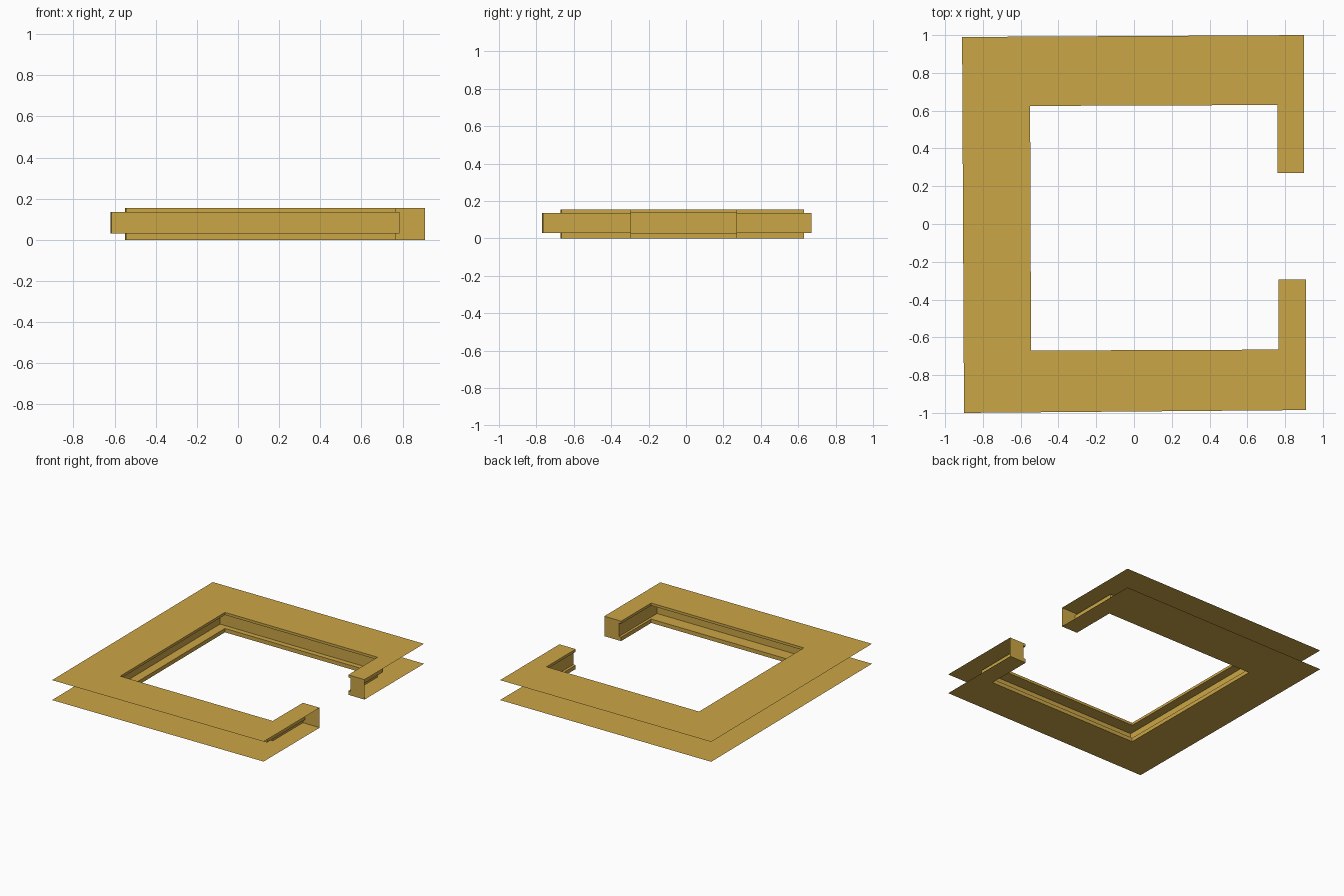
import bpy

cube = bpy.data.objects.get("Cube")
if cube:
    bpy.data.objects.remove(cube, do_unlink=True)

gold = bpy.data.materials.new("ochre_gold")
gold.use_nodes = True
COLOR = (0.6, 0.38, 0.063, 1)
gold.diffuse_color = COLOR
gold.node_tree.nodes["Principled BSDF"].inputs["Base Color"].default_value = COLOR

# Plan outlines, counter-clockwise from the back arm's end to the front arm's end
outer = [(.9, .27), (.9, 1), (-.91, .99), (-.9, -1), (.91, -.985), (.91, -.295)]
rim = [(.76, .27), (.76, .63), (-.55, .625), (-.545, -.67), (.765, -.665), (.765, -.295)]
groove = [(.78, .27), (.78, .67), (-.62, .665), (-.615, -.77), (.785, -.765), (.785, -.295)]

TOP, HIGH, LOW = 0.155, 0.135, 0.03


def at(path, z):
    return [(x, y, z) for x, y in path]


# Cross-section swept along the frame, from the upper plate to the lower plate
section = [at(outer, TOP), at(rim, TOP), at(rim, HIGH), at(groove, HIGH),
           at(groove, LOW), at(rim, LOW), at(rim, 0), at(outer, 0)]


def add_object(name, verts, faces):
    mesh = bpy.data.meshes.new(name)
    mesh.from_pydata(verts, [], faces)
    mesh.materials.append(gold)
    bpy.context.collection.objects.link(bpy.data.objects.new(name, mesh))


def strip(name, a, b):
    n = len(a)
    faces = [(i, i + 1, n + i + 1, n + i) for i in range(n - 1)]
    add_object(name, a + b, faces)


# Plates, lips, ledges and recessed wall
names = ["upper_plate", "upper_lip", "upper_ledge", "recessed_wall",
         "lower_ledge", "lower_lip", "lower_plate"]
for name, a, b in zip(names, section, section[1:]):
    strip(name, a, b)

# Notched caps closing the two arm ends
order = list(range(len(section)))
add_object("back_arm_cap", [row[0] for row in section], [order])
add_object("front_arm_cap", [row[-1] for row in section], [order[::-1]])
